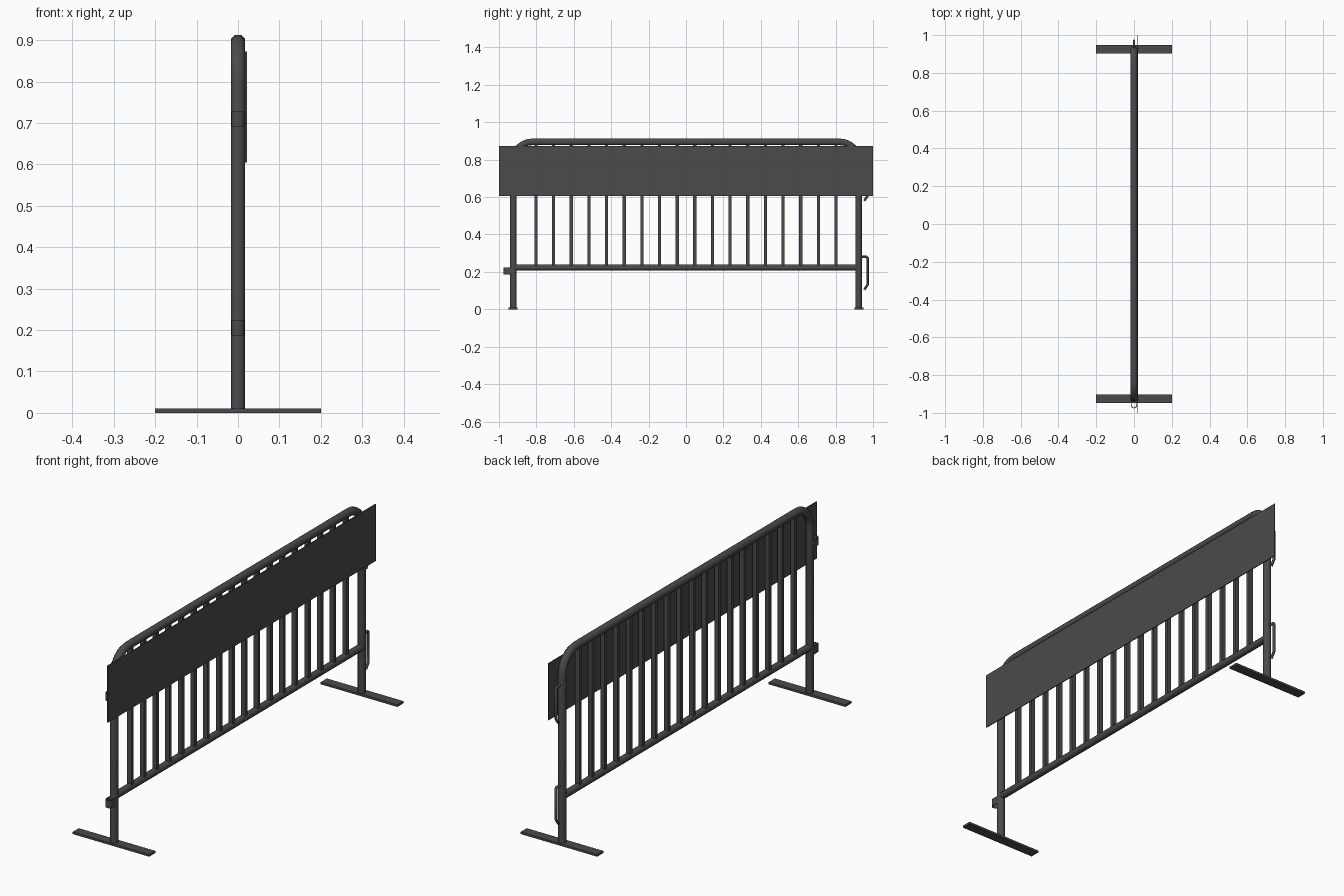
import bpy, bmesh, math
from mathutils import Vector

if "Cube" in bpy.data.objects:
    bpy.data.objects.remove(bpy.data.objects["Cube"])

# Dark painted steel
steel = bpy.data.materials.new("dark_steel")
steel.diffuse_color = (0.07, 0.07, 0.07, 1)
steel.use_nodes = True
steel.node_tree.nodes["Principled BSDF"].inputs["Base Color"].default_value = steel.diffuse_color


def finish(name, bm, smooth=False):
    bmesh.ops.recalc_face_normals(bm, faces=bm.faces)
    mesh = bpy.data.meshes.new(name)
    bm.to_mesh(mesh)
    bm.free()
    mesh.materials.append(steel)
    obj = bpy.data.objects.new(name, mesh)
    bpy.context.collection.objects.link(obj)
    if smooth:
        bpy.ops.object.select_all(action='DESELECT')
        obj.select_set(True)
        bpy.context.view_layer.objects.active = obj
        bpy.ops.object.shade_smooth_by_angle(angle=math.radians(62))
    return obj


def box(name, centre, size):
    bm = bmesh.new()
    bmesh.ops.create_cube(bm, size=1)
    for v in bm.verts:
        v.co = Vector(c + p * s for c, p, s in zip(centre, v.co, size))
    return finish(name, bm)


def tube(name, path, flat_r, sides=8):
    """Sweep a polygon (flat_r = centre-to-flat distance) along a (y, z) path."""
    bm = bmesh.new()
    pts = [Vector(p) for p in path]
    r = flat_r / math.cos(math.pi / sides)
    rings = []
    for i, p in enumerate(pts):
        d0 = (pts[i] - pts[i - 1]).normalized() if i else None
        d1 = (pts[i + 1] - pts[i]).normalized() if i < len(pts) - 1 else None
        a, b = d0 or d1, d1 or d0
        t = (a + b).normalized()
        n = Vector((-t.y, t.x)) / t.dot(a)      # mitred side direction
        ring = []
        for k in range(sides):
            ang = 2 * math.pi * (k + 0.5) / sides
            q = p + n * r * math.sin(ang)
            ring.append(bm.verts.new((r * math.cos(ang), q.x, q.y)))
        rings.append(ring)
    for ra, rb in zip(rings, rings[1:]):
        for k in range(sides):
            j = (k + 1) % sides
            bm.faces.new((ra[k], ra[j], rb[j], rb[k]))
    bm.faces.new(rings[0])
    bm.faces.new(rings[-1])
    return finish(name, bm, smooth=True)


POST_Y, TOP_Z, BEND, R = 0.923, 0.895, 0.1, 0.0175

# Outer frame: two posts and the top rail as one bent tube
arc = [(POST_Y - BEND + BEND * math.cos(a), TOP_Z - BEND + BEND * math.sin(a))
       for a in (math.pi / 2 * i / 6 for i in range(7))]
half = [(POST_Y, 0.004)] + arc
tube("outer_frame", half + [(-y, z) for y, z in reversed(half)], R)

# Lower rail
tube("lower_rail", [(-POST_Y, 0.223), (POST_Y, 0.223)], 0.016)

# Upright bars
for i in range(18):
    y = -0.802 + i * 1.604 / 17
    box(f"bar_{i + 1}", (0, y, 0.56), (0.022, 0.017, 0.66))

# Sign panel
box("sign_panel", (0.0195, 0, 0.739), (0.004, 2.0, 0.268))

# Feet
for side, y in (("left", -POST_Y - 0.002), ("right", POST_Y + 0.002)):
    box(f"foot_{side}", (0, y, 0.005), (0.4, 0.046, 0.010))

# Connecting hooks on one post
for name, z in (("lower_hook", 0.28), ("upper_hook", 0.755)):
    tube(name, [(POST_Y, z), (0.965, z), (0.971, z - 0.006),
                (0.971, z - 0.148), (0.953, z - 0.175)], 0.0055, 6)


# U-shaped strap loops on the other post that receive the hooks
def strap_loop(name, z, height=0.036, thick=0.004):
    def outline(w):
        bend = [(w * math.cos(a), -0.960 - w * math.sin(a))
                for a in (math.pi * i / 8 for i in range(9))]
        return [(w, -0.925)] + bend + [(-w, -0.925)]
    outer, inner = outline(0.016), outline(0.016 - thick)
    bm = bmesh.new()
    rows = [[[bm.verts.new((x, y, h)) for x, y in line]
             for line in (outer, inner)]
            for h in (z - height / 2, z + height / 2)]
    (lo_o, lo_i), (hi_o, hi_i) = rows
    loops = [lo_o, hi_o, hi_i, lo_i]
    for k in range(4):
        a, b = loops[k], loops[(k + 1) % 4]
        for i in range(len(a) - 1):
            bm.faces.new((a[i], a[i + 1], b[i + 1], b[i]))
    for end in (0, -1):
        bm.faces.new([line[end] for line in loops])
    return finish(name, bm, smooth=True)


strap_loop("lower_strap", 0.205)
strap_loop("upper_strap", 0.709)
